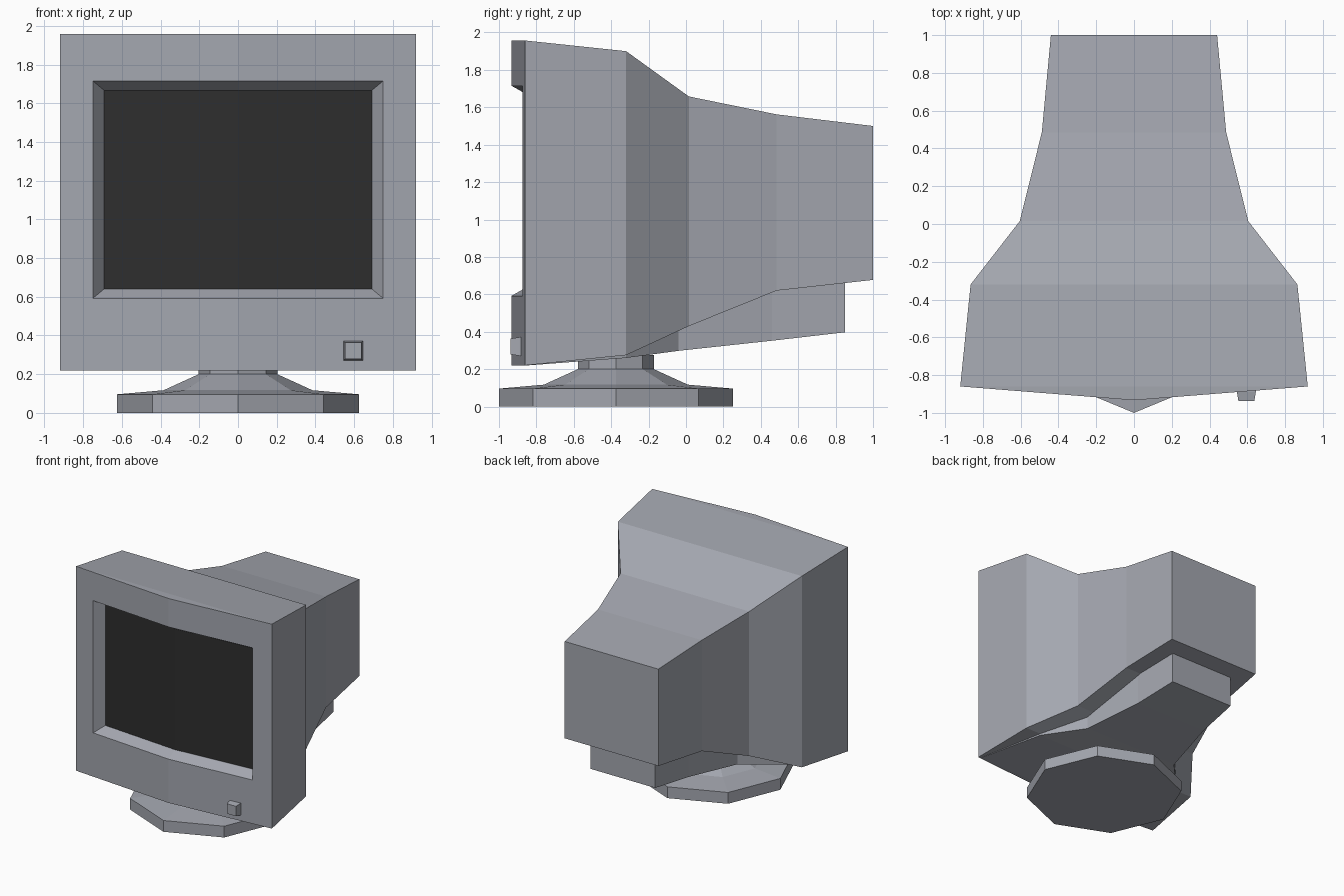
import bpy, bmesh, math

if "Cube" in bpy.data.objects:
    bpy.data.objects.remove(bpy.data.objects["Cube"])


def material(name, rgb):
    m = bpy.data.materials.new(name)
    m.diffuse_color = (*rgb, 1)
    m.use_nodes = True
    m.node_tree.nodes["Principled BSDF"].inputs["Base Color"].default_value = m.diffuse_color
    return m


GREY = material("plastic_grey", (0.37, 0.385, 0.43))
DARK = material("screen_dark", (0.027, 0.027, 0.027))


def finish(bm, name, *mats):
    bmesh.ops.recalc_face_normals(bm, faces=bm.faces)
    me = bpy.data.meshes.new(name)
    bm.to_mesh(me)
    bm.free()
    for m in mats:
        me.materials.append(m)
    ob = bpy.data.objects.new(name, me)
    bpy.context.collection.objects.link(ob)
    return ob


def bridge(bm, a, b):
    n = len(a)
    for i in range(n):
        j = (i + 1) % n
        bm.faces.new((a[i], a[j], b[j], b[i]))


def loft(name, rings):
    """Closed solid through matching rings of points."""
    bm = bmesh.new()
    loops = [[bm.verts.new(p) for p in r] for r in rings]
    for a, b in zip(loops, loops[1:]):
        bridge(bm, a, b)
    bm.faces.new(loops[0])
    bm.faces.new(loops[-1])
    return finish(bm, name, GREY)


def rect(w, y, zb, zt):
    return [(-w, y, zb), (w, y, zb), (w, y, zt), (-w, y, zt)]


# Case: creased front with bevelled screen recess, lofted backwards
def front_loop(bm, w, zb, zt, depth):
    pts = [(-w, zb), (0, zb), (w, zb), (w, zt), (0, zt), (-w, zt)]
    return [bm.verts.new((x, -0.933 + 0.073 * abs(x) / 0.92 + depth, z)) for x, z in pts]


bm = bmesh.new()
outer = front_loop(bm, 0.92, 0.22, 1.957, 0)
opening = front_loop(bm, 0.75, 0.592, 1.715, 0)
inner = front_loop(bm, 0.692, 0.64, 1.667, 0.085)
bridge(bm, outer, opening)
bridge(bm, opening, inner)
for k in (0, 2):  # screen glass, left and right halves
    quad = (0, 1, 4, 5) if k == 0 else (1, 2, 3, 4)
    bm.faces.new([inner[i] for i in quad]).material_index = 1
bm.faces.new(outer[0:3])
bm.faces.new(outer[3:6])
prev = [outer[i] for i in (0, 2, 3, 5)]
for ring in [(0.865, -0.32, 0.275, 1.90), (0.605, 0.015, 0.43, 1.658),
             (0.488, 0.485, 0.62, 1.562), (0.44, 1.0, 0.677, 1.50)]:
    cur = [bm.verts.new(p) for p in rect(*ring)]
    bridge(bm, prev, cur)
    prev = cur
bm.faces.new(prev)
finish(bm, "monitor_case", GREY, DARK)

# Stepped housing under the case
loft("under_housing", [rect(*r) for r in [
    (0.90, -0.86, 0.219, 0.23), (0.72, -0.32, 0.26, 0.30), (0.455, -0.04, 0.298, 0.43),
    (0.345, 0.46, 0.352, 0.64), (0.305, 0.85, 0.397, 0.69)]])

# Octagonal swivel stand
loft("stand", [[(r * math.cos(i * math.pi / 4), -0.375 + r * math.sin(i * math.pi / 4), z)
                for i in range(8)]
               for r, z in [(0.625, 0), (0.625, 0.096), (0.385, 0.117),
                            (0.203, 0.2), (0.203, 0.275)]])

# Power button, tapered towards the front
loft("power_button", [[(0.595 + s * x, y, 0.321 + s * z)
                       for x, z in ((-1, -1), (1, -1), (1, 1), (-1, 1))]
                      for s, y in [(0.05, -0.87), (0.05, -0.889), (0.042, -0.938)]])
